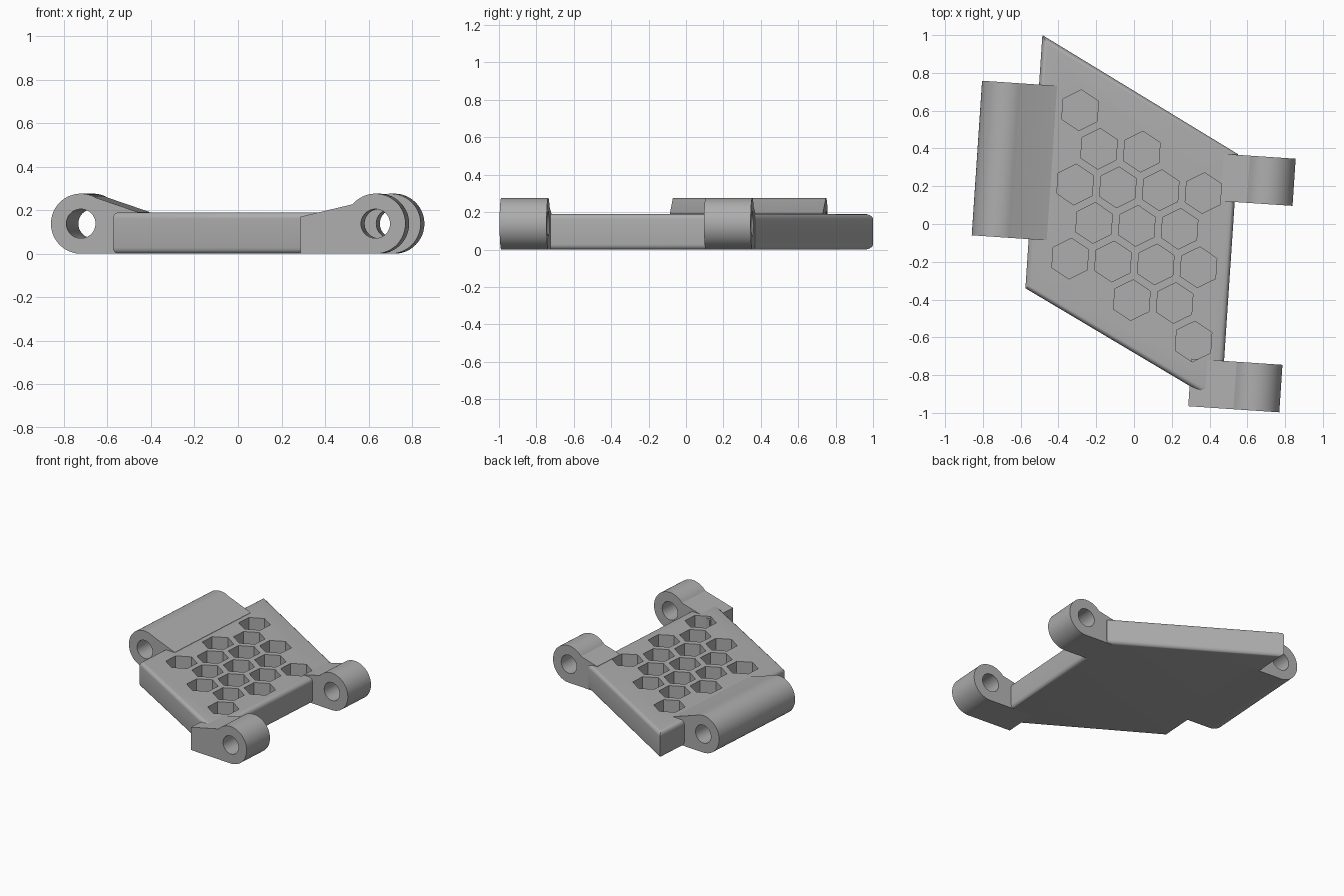
import bpy, bmesh, math
from mathutils import Matrix, Vector

cube = bpy.data.objects.get("Cube")
if cube:
    bpy.data.objects.remove(cube, do_unlink=True)

TILT = Matrix.Rotation(-math.atan(0.067), 4, "Z")   # the whole part is slightly turned
R, BORE = 0.138, 0.067                              # knuckle and pin-hole radii
TOP, PIT = 0.19, 0.10                               # plate thickness, pocket depth

grey = bpy.data.materials.new("plain grey")
GREY = (0.42, 0.42, 0.42, 1)
grey.diffuse_color = GREY
grey.use_nodes = True
grey.node_tree.nodes["Principled BSDF"].inputs["Base Color"].default_value = GREY


def make_object(name, bm):
    bmesh.ops.recalc_face_normals(bm, faces=bm.faces[:])
    mesh = bpy.data.meshes.new(name)
    bm.to_mesh(mesh)
    bm.free()
    mesh.materials.append(grey)
    obj = bpy.data.objects.new(name, mesh)
    bpy.context.collection.objects.link(obj)
    return obj


def prism(bm, outline, direction):
    """Extrude a closed outline into a solid."""
    face = bm.faces.new([bm.verts.new(p) for p in outline])
    ext = bmesh.ops.extrude_face_region(bm, geom=[face])["geom"]
    moved = [v for v in ext if isinstance(v, bmesh.types.BMVert)]
    bmesh.ops.translate(bm, verts=moved, vec=direction)


def cut_and_smooth(obj, cutter):
    mod = obj.modifiers.new("cut", "BOOLEAN")
    mod.operation, mod.solver, mod.object = "DIFFERENCE", "EXACT", cutter
    bpy.ops.object.select_all(action="DESELECT")
    bpy.context.view_layer.objects.active = obj
    obj.select_set(True)
    bpy.ops.object.modifier_apply(modifier=mod.name)
    bpy.data.objects.remove(cutter, do_unlink=True)
    bpy.ops.object.shade_smooth_by_angle(angle=math.radians(25))


# Slanted plate with rounded rims
bm = bmesh.new()
corners = [(-0.575, -0.34), (0.35, -0.89), (0.465, -0.9), (0.55, 0.37), (-0.485, 1.0)]
prism(bm, [(x, y, 0) for x, y in corners], (0, 0, TOP))
rims = [e for e in bm.edges if abs(e.verts[0].co.z - e.verts[1].co.z) < 1e-4]
bmesh.ops.bevel(bm, geom=rims, offset=0.028, segments=5, profile=0.5, affect="EDGES")
plate = make_object("plate", bm)

# Honeycomb of hexagonal pockets: row number -> column positions
rows = {3: [-1.5], 2: [-1, 0], 1: [-1.5, -0.5, 0.5, 1.5], 0: [-1, 0, 1]}
for r in (1, 2, 3):
    rows[-r] = [-c for c in rows[r]]
bm = bmesh.new()
for row, columns in rows.items():
    for col in columns:
        centre = Vector((0.015, -0.01, TOP - PIT)) + TILT @ Vector((col * 0.227, row * 0.197, 0))
        outline = [centre + TILT @ Vector((0.108 * math.sin(k * math.pi / 3),
                                           0.108 * math.cos(k * math.pi / 3), 0)) for k in range(6)]
        prism(bm, outline, (0, 0, PIT + 0.1))
cut_and_smooth(plate, make_object("pocket_cutter", bm))


def hinge(name, middle, length, side, crest, end):
    """Bored knuckle with a wedge running into the plate (crest and end are distance, height)."""
    start = math.atan2(crest[1] - R, crest[0])
    steps = 40
    angles = [start + (1.5 * math.pi - start) * i / steps for i in range(steps + 1)]
    profile = [(R * math.cos(a), R + R * math.sin(a)) for a in angles]
    profile += [(end[0], 0), end]
    place = Matrix.Translation((*middle, 0)) @ TILT

    bm = bmesh.new()
    prism(bm, [(-side * d, -length / 2, z) for d, z in profile], (0, length, 0))
    bm.transform(place)
    obj = make_object(name, bm)

    bm = bmesh.new()
    bmesh.ops.create_cone(bm, cap_ends=True, segments=40, radius1=BORE, radius2=BORE,
                          depth=length + 0.2,
                          matrix=Matrix.Translation((0, 0, R)) @ Matrix.Rotation(math.pi / 2, 4, "X"))
    bm.transform(place)
    cut_and_smooth(obj, make_object("bore_cutter", bm))


# Three hinge knuckles
hinge("long_hinge", (-0.694, 0.34), 0.82, -1, (0.07, 0.257), (0.26, 0.192))
hinge("back_hinge", (0.71, 0.23), 0.25, 1, (0.105, 0.227), (0.245, 0.192))
hinge("front_hinge", (0.64, -0.862), 0.252, 1, (0.105, 0.227), (0.345, 0.17))
